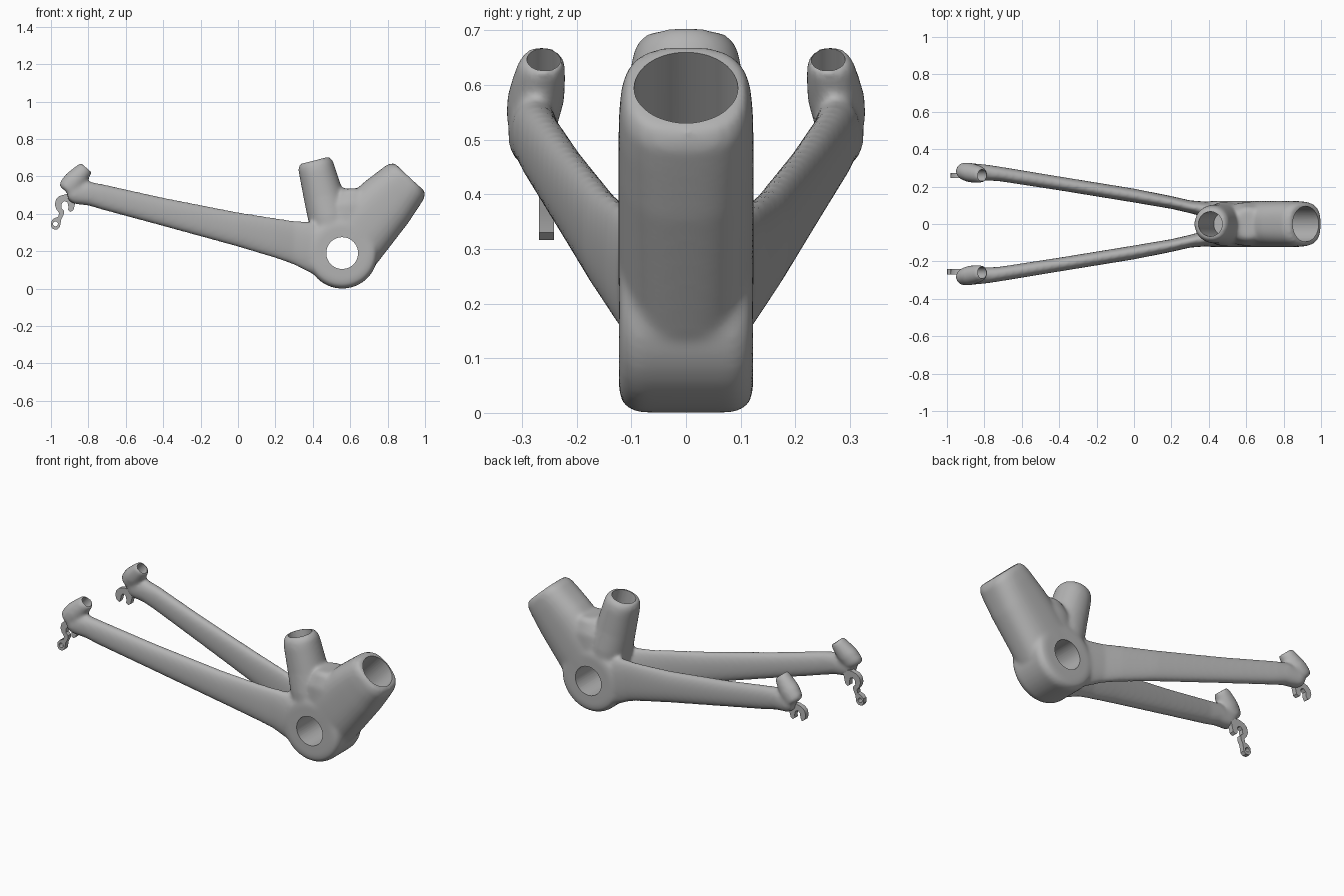
import bpy, bmesh
from math import cos, sin, pi
from mathutils import Vector

cube = bpy.data.objects.get("Cube")
if cube:
    bpy.data.objects.remove(cube, do_unlink=True)

grey = bpy.data.materials.new("satin grey")
grey.use_nodes = True
grey.diffuse_color = (0.45, 0.45, 0.45, 1)
grey.node_tree.nodes["Principled BSDF"].inputs["Base Color"].default_value = (0.45, 0.45, 0.45, 1)

X, Y, Z = Vector((1, 0, 0)), Vector((0, 1, 0)), Vector((0, 0, 1))


def loft(bm, sections, u, v, power=2.0, n=40):
    """Closed skin through (centre, half size on u, half size on v) sections."""
    def bend(t):
        return abs(t) ** (2 / power) * (1 if t >= 0 else -1)
    rings = []
    for c, a, b in sections:
        rings.append([bm.verts.new(Vector(c) + u * a * bend(cos(2 * pi * i / n))
                                   + v * b * bend(sin(2 * pi * i / n))) for i in range(n)])
    for r, q in zip(rings, rings[1:]):
        for i in range(n):
            j = (i + 1) % n
            bm.faces.new((r[i], r[j], q[j], q[i]))
    bm.faces.new(rings[0][::-1])
    bm.faces.new(rings[-1])


def along(bm, end, axis, steps, power):
    """Tube lofted down from its open end; steps are (depth, in-plane, sideways)."""
    loft(bm, [(end - axis * d, a, b) for d, a, b in steps], axis.cross(Y), Y, power)


def make_object(name, bm):
    bmesh.ops.recalc_face_normals(bm, faces=bm.faces)
    mesh = bpy.data.meshes.new(name)
    bm.to_mesh(mesh)
    bm.free()
    mesh.materials.append(grey)
    ob = bpy.data.objects.new(name, mesh)
    bpy.context.collection.objects.link(ob)
    return ob


def activate(ob):
    bpy.ops.object.select_all(action='DESELECT')
    ob.select_set(True)
    bpy.context.view_layer.objects.active = ob


def drill(ob, centre, axis, radius, depth):
    """Bore a round hole centred on a point, reaching depth both ways."""
    bm = bmesh.new()
    side = axis.cross(Y if abs(axis.y) < 0.5 else X).normalized()
    loft(bm, [(centre - axis * depth, radius, radius), (centre + axis * depth, radius, radius)],
         side, axis.cross(side), n=48)
    cutter = make_object("bore_cutter", bm)
    cutter.hide_render = True
    mod = ob.modifiers.new("bore", 'BOOLEAN')
    mod.operation, mod.solver, mod.object = 'DIFFERENCE', 'EXACT', cutter
    activate(ob)
    bpy.ops.object.modifier_apply(modifier=mod.name)
    bpy.data.objects.remove(cutter, do_unlink=True)


bracket = Vector((0.557, 0, 0.19))
seat_end, seat_axis = Vector((0.408, 0, 0.686)), Vector((-0.25, 0, 0.97)).normalized()
down_end, down_axis = Vector((0.918, 0, 0.595)), Vector((0.68, 0, 0.73)).normalized()
stay_axis = Vector((0.66, 0, 0.75)).normalized()

bm = bmesh.new()
# Bottom bracket shell
loft(bm, [(bracket + Y * y, r, r) for y, r in
          ((-0.123, 0.15), (-0.115, 0.176), (-0.09, 0.19), (0.09, 0.19), (0.115, 0.176), (0.123, 0.15))], X, Z)
# Down tube, seat tube and the web between them
along(bm, down_end, down_axis, [(0, 0.112, 0.108), (0.03, 0.134, 0.119), (0.08, 0.143, 0.123),
                                (0.18, 0.16, 0.124), (0.45, 0.185, 0.124), (0.54, 0.16, 0.12)], 2.7)
along(bm, seat_end, seat_axis, [(0, 0.08, 0.08), (0.025, 0.095, 0.096), (0.06, 0.098, 0.102),
                                (0.2, 0.107, 0.108), (0.3, 0.112, 0.118), (0.45, 0.12, 0.12)], 2.1)
loft(bm, [((0.612, 0, 0.535), 0.06, 0.07), ((0.612, 0, 0.52), 0.085, 0.09),
          ((0.605, 0, 0.45), 0.13, 0.115), ((0.58, 0, 0.25), 0.15, 0.12)], X, Y, 2.3)

# Chain stays: (x, y, z, half height, half width), with a socket at the back
stay = [(-0.91, 0.283, 0.507, 0.032, 0.036), (-0.88, 0.281, 0.505, 0.052, 0.045),
        (-0.8, 0.276, 0.508, 0.064, 0.043), (-0.72, 0.268, 0.489, 0.069, 0.039),
        (-0.4, 0.217, 0.41, 0.077, 0.037), (0, 0.152, 0.316, 0.093, 0.037),
        (0.2, 0.115, 0.27, 0.108, 0.034), (0.3, 0.092, 0.245, 0.118, 0.034),
        (0.38, 0.078, 0.222, 0.136, 0.042), (0.47, 0.06, 0.2, 0.15, 0.055)]
socket = [(0, 0.041, 0.039), (0.02, 0.045, 0.045), (0.06, 0.053, 0.05), (0.1, 0.06, 0.053),
          (0.15, 0.056, 0.048), (0.17, 0.045, 0.035)]
for s in (-1, 1):
    loft(bm, [((x, s * y, z), h, w) for x, y, z, h, w in stay], Z, Y, 2.3)
    end = Vector((-0.81, s * 0.262, 0.648))
    loft(bm, [(end - stay_axis * d + Y * s * d * 0.13, a, b) for d, a, b in socket],
         stay_axis.cross(Y), Y)

# Fuse everything into one flowing casting
frame = make_object("rear_frame_casting", bm)
remesh = frame.modifiers.new("fuse", 'REMESH')
remesh.mode, remesh.voxel_size = 'VOXEL', 0.009
smooth = frame.modifiers.new("soften", 'SMOOTH')
smooth.factor, smooth.iterations = 0.5, 16
activate(frame)
for name in ("fuse", "soften"):
    bpy.ops.object.modifier_apply(modifier=name)

# Bores for bracket, tubes and seat stays
drill(frame, bracket, Y, 0.085, 0.3)
drill(frame, down_end, down_axis, 0.095, 0.38)
drill(frame, seat_end, seat_axis, 0.066, 0.33)
for s in (-1, 1):
    drill(frame, Vector((-0.81, s * 0.26, 0.648)), stay_axis, 0.031, 0.09)


def plate(name, outline, y, thickness=0.028):
    """Flat cut-out plate standing in the x-z plane."""
    bm = bmesh.new()
    face = bm.faces.new([bm.verts.new((x, y - thickness / 2, z)) for x, z in outline])
    out = bmesh.ops.extrude_face_region(bm, geom=[face])
    bmesh.ops.translate(bm, vec=Y * thickness,
                        verts=[v for v in out["geom"] if isinstance(v, bmesh.types.BMVert)])
    return make_object(name, bm)


# Wheel dropouts, the right one with a long hanger
head = [(-0.945, 0.43), (-0.942, 0.455), (-0.928, 0.468), (-0.912, 0.462), (-0.907, 0.44), (-0.908, 0.42),
        (-0.895, 0.41), (-0.88, 0.42), (-0.872, 0.45), (-0.86, 0.5), (-0.92, 0.505), (-0.955, 0.495),
        (-0.973, 0.478), (-0.98, 0.45)]
tip = [(-0.972, 0.425), (-0.955, 0.412)]
hanger = [(-0.972, 0.425), (-0.957, 0.405), (-0.96, 0.385), (-0.985, 0.375), (-0.998, 0.36), (-1.0, 0.335),
          (-0.99, 0.318), (-0.967, 0.316), (-0.952, 0.33), (-0.945, 0.37), (-0.932, 0.395), (-0.93, 0.415)]
left = plate("left_dropout", head + tip, 0.26)
right = plate("right_dropout_hanger", head + hanger, -0.255)
drill(right, Vector((-0.976, -0.255, 0.346)), Y, 0.013, 0.1)

for ob in (frame, left, right):
    activate(ob)
    bpy.ops.object.shade_smooth_by_angle(angle=0.6)
